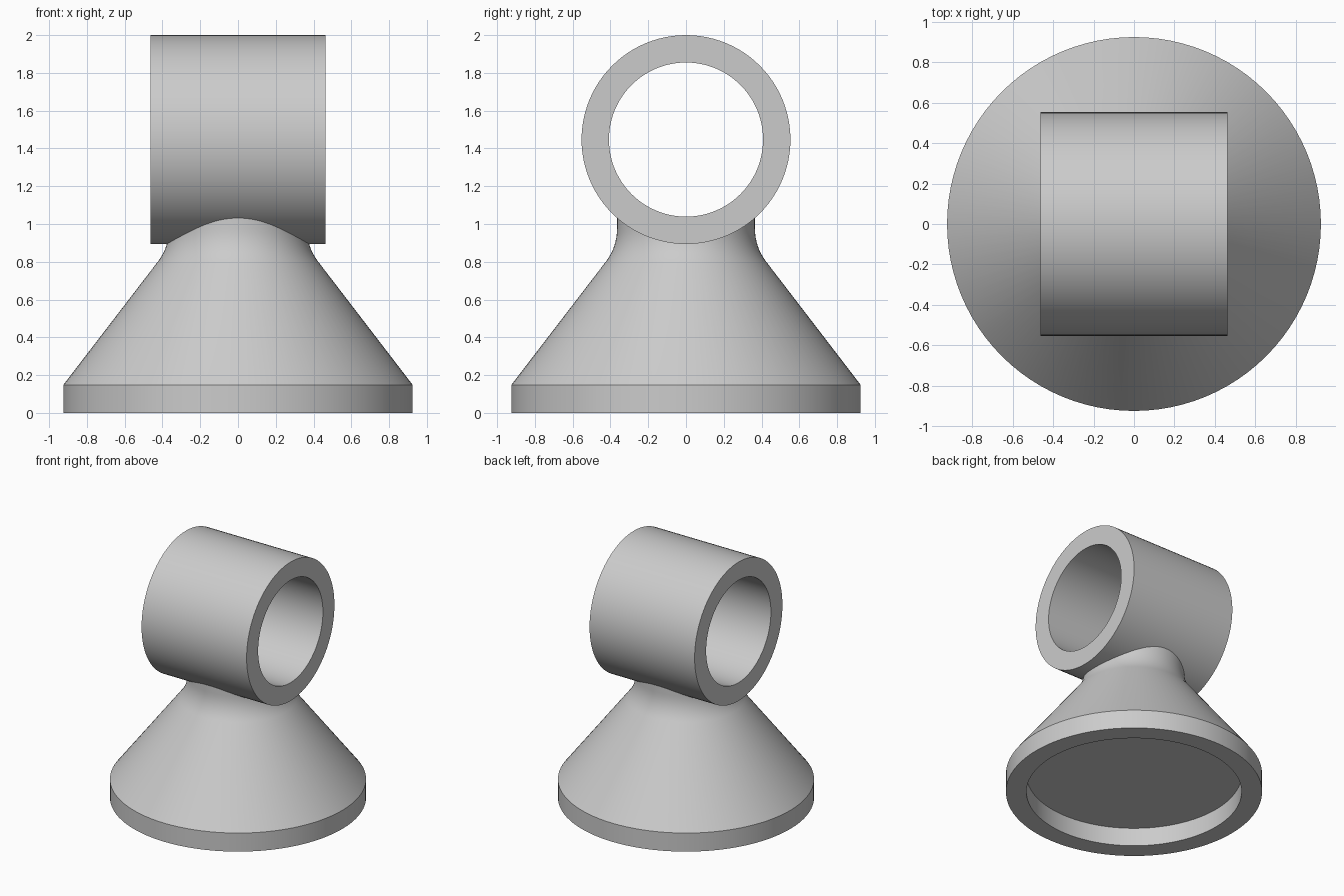
import bpy
import bmesh
import math
from mathutils import Matrix, Vector

cube = bpy.data.objects.get("Cube")
if cube:
    bpy.data.objects.remove(cube, do_unlink=True)

SEGMENTS = 96

grey = bpy.data.materials.new("light_grey")
grey.use_nodes = True
colour = (0.6, 0.6, 0.6, 1)
grey.diffuse_color = colour
grey.node_tree.nodes["Principled BSDF"].inputs["Base Color"].default_value = colour


def revolve(name, profile, closed=False, matrix=Matrix()):
    """Turn a (radius, height) profile around the z axis, then place it."""
    bm = bmesh.new()
    verts = [bm.verts.new((r, 0, z)) for r, z in profile]
    edges = [bm.edges.new(pair) for pair in zip(verts, verts[1:])]
    if closed:
        edges.append(bm.edges.new((verts[-1], verts[0])))
    bmesh.ops.spin(bm, geom=verts + edges, cent=(0, 0, 0), axis=(0, 0, 1),
                   angle=math.tau, steps=SEGMENTS, use_merge=True)
    bmesh.ops.remove_doubles(bm, verts=bm.verts, dist=1e-5)
    bmesh.ops.recalc_face_normals(bm, faces=bm.faces)
    bm.transform(matrix)
    mesh = bpy.data.meshes.new(name)
    bm.to_mesh(mesh)
    bm.free()
    mesh.materials.append(grey)
    obj = bpy.data.objects.new(name, mesh)
    bpy.context.collection.objects.link(obj)
    bpy.ops.object.select_all(action="DESELECT")
    obj.select_set(True)
    bpy.context.view_layer.objects.active = obj
    bpy.ops.object.shade_smooth_by_angle(angle=math.radians(30))
    return obj


# Conical stand: recessed underside, straight rim, cone, filleted neck
rim, neck, band = 0.925, 0.365, 0.148
shoulder = Vector((neck, 0.878))
down = (Vector((rim, band)) - shoulder).normalized()
fillet = 0.1
start, end = shoulder + down * fillet, shoulder + Vector((0, fillet))
curve = []
for i in range(9):
    t = i / 8
    curve.append(start.lerp(shoulder, t).lerp(shoulder.lerp(end, t), t))
stand_profile = [(0, 0.145), (0.777, 0.145), (0.777, 0), (rim, 0), (rim, band)]
stand_profile += [tuple(p) for p in curve] + [(neck, 1.034), (0, 1.034)]
revolve("conical_stand", stand_profile)

# Open horizontal tube resting in the neck, its axis along x
outer, bore, half = 0.553, 0.408, 0.463
lie_down = Matrix.Translation((0, 0, 2 - outer)) @ Matrix.Rotation(math.pi / 2, 4, "Y")
revolve("tube_ring", [(bore, -half), (outer, -half), (outer, half), (bore, half)],
        closed=True, matrix=lie_down)
